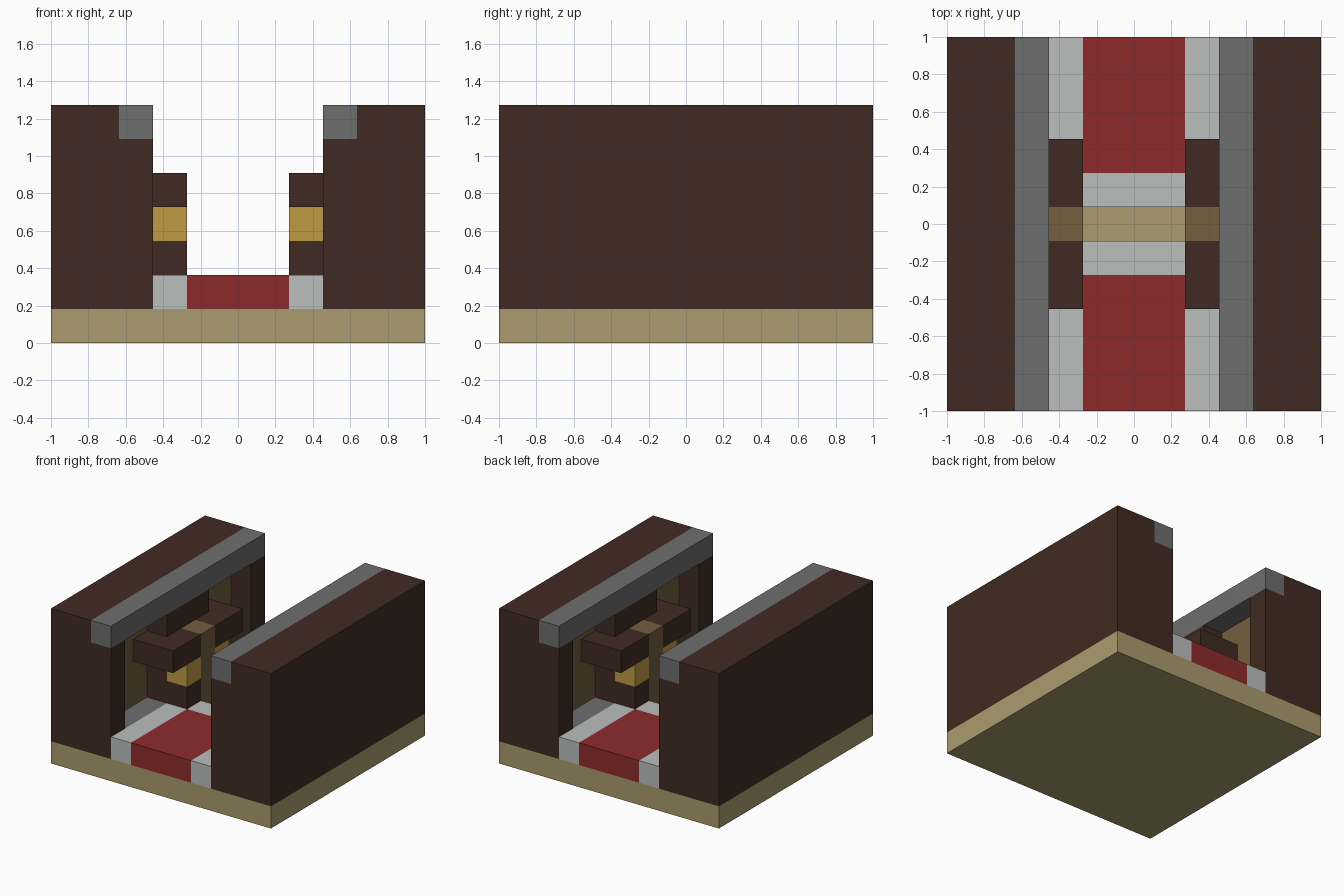
import bpy
import bmesh

cube = bpy.data.objects.get("Cube")
if cube:
    bpy.data.objects.remove(cube, do_unlink=True)

N = 11          # blocks along the base
U = 2 / N       # size of one block


def linear(c):
    c /= 255
    return c / 12.92 if c <= 0.04045 else ((c + 0.055) / 1.055) ** 2.4


def material(name, rgb):
    m = bpy.data.materials.new(name)
    col = [linear(c) for c in rgb] + [1]
    m.diffuse_color = col
    m.use_nodes = True
    bsdf = next(n for n in m.node_tree.nodes if n.type == 'BSDF_PRINCIPLED')
    bsdf.inputs["Base Color"].default_value = col
    bsdf.inputs["Roughness"].default_value = 1
    return m


DARK = material("dark_wood", (64, 43, 34))
OAK = material("oak_wood", (117, 95, 64))
SAND = material("sandstone", (170, 156, 110))
GREY = material("grey_stone", (110, 110, 110))
WHITE = material("white_stone", (187, 191, 190))
RED = material("red_carpet", (143, 43, 44))
GOLD = material("gold", (191, 154, 69))


def box(name, mat, x, y, z):
    """Box spanning ranges given in block units."""
    lo = [x[0] * U - 1, y[0] * U - 1, z[0] * U]
    hi = [x[1] * U - 1, y[1] * U - 1, z[1] * U]
    bm = bmesh.new()
    bmesh.ops.create_cube(bm, size=1)
    for v in bm.verts:
        v.co = [h if c > 0 else l for c, l, h in zip(v.co, lo, hi)]
    mesh = bpy.data.meshes.new(name)
    bm.to_mesh(mesh)
    bm.free()
    mesh.materials.append(mat)
    ob = bpy.data.objects.new(name, mesh)
    bpy.context.collection.objects.link(ob)


def flip(r):
    return (N - r[1], N - r[0])


def sides(name, mat, x, y, z):
    """Box on the right side and its mirror on the left."""
    box("right_" + name, mat, x, y, z)
    box("left_" + name, mat, flip(x), y, z)


def ends(make, name, mat, x, y, z):
    """Part at the front and its mirror at the back."""
    make("front_" + name, mat, x, y, z)
    make("back_" + name, mat, x, flip(y), z)


# Base slab and floor; the middle row is left open down to the base
box("base", SAND, (0, N), (0, N), (0, 1))
ends(box, "carpet", RED, (4, 7), (0, 4), (1, 2))
ends(box, "floor_band", WHITE, (4, 7), (4, 5), (1, 2))
ends(sides, "floor_border", WHITE, (3, 4), (0, 5), (1, 2))

# Walls with a deep recess on the inner face
sides("outer_wall", DARK, (0, 1), (0, N), (1, 7))
sides("top_rail", DARK, (1, 2), (0, N), (6, 7))
sides("recess_panel", OAK, (1, 2), (1, 10), (1, 6))
ends(sides, "end_post", DARK, (1, 3), (0, 1), (1, 6))
sides("stone_beam", GREY, (2, 3), (0, N), (6, 7))
sides("recess_ledge", GREY, (2, 3), (1, 10), (1, 2))

# Pillar and bracket standing in each recess
sides("pillar", OAK, (3, 4), (5, 6), (1, 5))
sides("bracket_core", DARK, (2, 3), (4, 7), (2, 4))
sides("bracket_header", DARK, (2, 3), (4, 7), (5, 6))
sides("bracket_tie", DARK, (2, 3), (5, 6), (4, 5))
ends(sides, "bracket_foot", DARK, (3, 4), (4, 5), (2, 3))
ends(sides, "gold_block", GOLD, (3, 4), (4, 5), (3, 4))
ends(sides, "bracket_arm", DARK, (2, 4), (3, 5), (4, 5))
